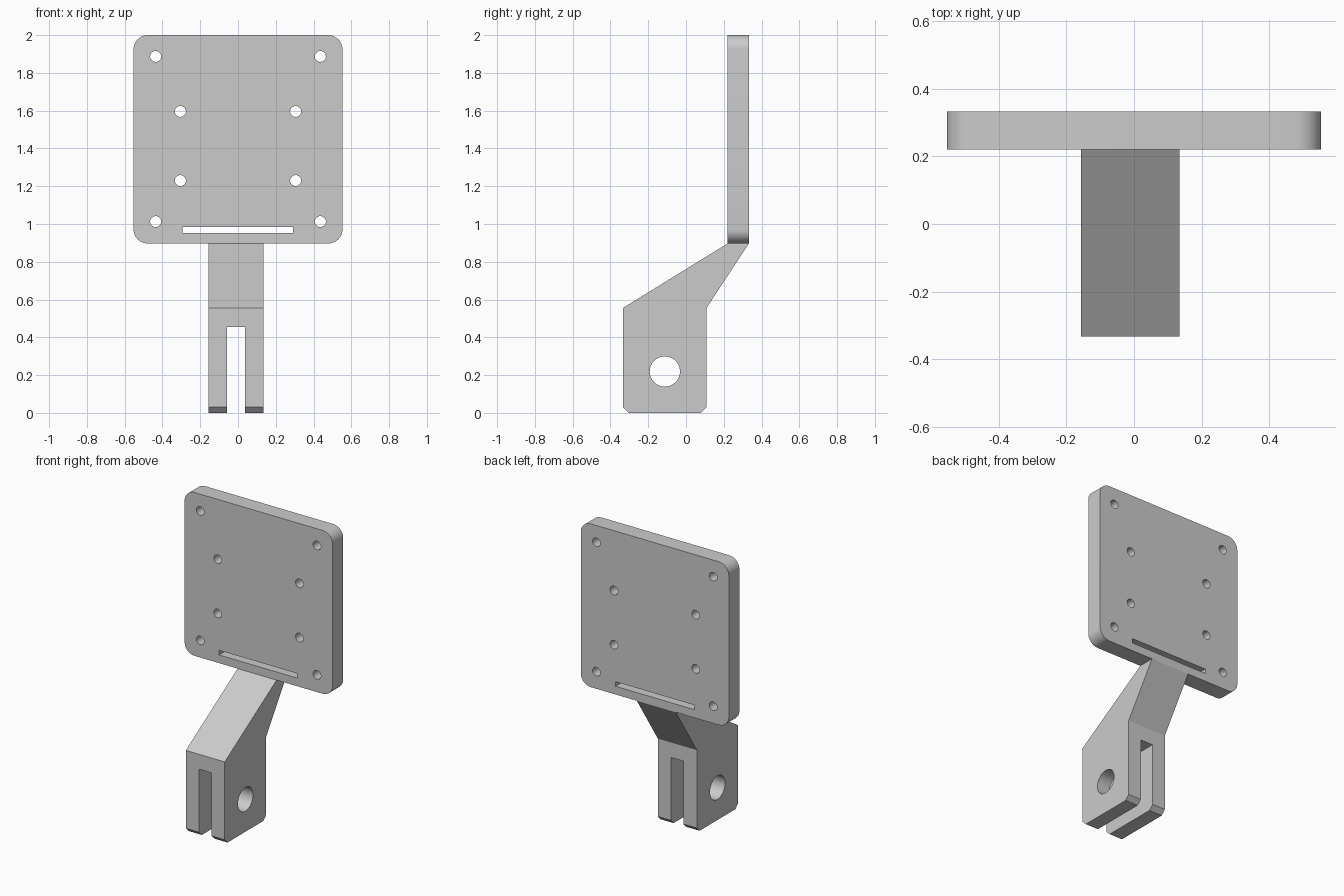
import bpy
import bmesh
from math import cos, sin, pi
from mathutils import Vector

cube = bpy.data.objects.get("Cube")
if cube:
    bpy.data.objects.remove(cube, do_unlink=True)

grey = bpy.data.materials.new("plain grey")
grey.use_nodes = True
colour = (0.6, 0.6, 0.6, 1)
grey.diffuse_color = colour
grey.node_tree.nodes["Principled BSDF"].inputs["Base Color"].default_value = colour


def prism(name, profile, axis, start, end):
    """Extrude a 2D profile: (x, z) along y, or (y, z) along x."""
    bm = bmesh.new()
    place = (lambda a, b: (start, a, b)) if axis == "x" else (lambda a, b: (a, start, b))
    face = bm.faces.new([bm.verts.new(place(a, b)) for a, b in profile])
    shift = Vector((end - start, 0, 0)) if axis == "x" else Vector((0, end - start, 0))
    new = bmesh.ops.extrude_face_region(bm, geom=[face])["geom"]
    bmesh.ops.translate(bm, vec=shift, verts=[v for v in new if isinstance(v, bmesh.types.BMVert)])
    bmesh.ops.recalc_face_normals(bm, faces=bm.faces)
    mesh = bpy.data.meshes.new(name)
    bm.to_mesh(mesh)
    bm.free()
    mesh.materials.append(grey)
    obj = bpy.data.objects.new(name, mesh)
    bpy.context.collection.objects.link(obj)
    return obj


def arc(a, b, radius, first=0, last=2 * pi, steps=32, closed=True):
    count = steps if closed else steps + 1
    angles = [first + (last - first) * i / steps for i in range(count)]
    return [(a + radius * cos(t), b + radius * sin(t)) for t in angles]


def rectangle(left, right, low, high):
    return [(left, low), (right, low), (right, high), (left, high)]


def rounded(half, low, high, r):
    corners = [(half - r, high - r), (r - half, high - r), (r - half, low + r), (half - r, low + r)]
    points = []
    for i, (a, b) in enumerate(corners):
        points += arc(a, b, r, i * pi / 2, (i + 1) * pi / 2, 10, False)
    return points


def finish(obj, cutters):
    """Cut the openings, drop the cutters and smooth the round surfaces."""
    bpy.ops.object.select_all(action="DESELECT")
    bpy.context.view_layer.objects.active = obj
    obj.select_set(True)
    for cutter in cutters:
        cutter.hide_render = True
        mod = obj.modifiers.new("opening", "BOOLEAN")
        mod.operation = "DIFFERENCE"
        mod.solver = "EXACT"
        mod.object = cutter
        bpy.ops.object.modifier_apply(modifier=mod.name)
        bpy.data.objects.remove(cutter, do_unlink=True)
    bpy.ops.object.shade_smooth_by_angle(angle=pi / 6)


# Mounting plate with two square-ish hole patterns and a strap slot
base, top = 0.897, 2.0
front, back = 0.22, 0.333
plate = prism("mounting_plate", rounded(0.553, base, top, 0.075), "y", front, back)
cutters = [prism("strap_slot", rectangle(-0.295, 0.292, 0.952, 0.983), "y", front - 0.1, back + 0.1)]
for x, heights in ((0.436, (1.013, 1.887)), (0.305, (1.23, 1.596))):
    for z in heights:
        for side in (-1, 1):
            cutters.append(prism("screw_hole", arc(side * x, z, 0.029), "y", front - 0.1, back + 0.1))
finish(plate, cutters)

# Slanted arm ending in a chamfered fork with a bolt hole
right, left = -0.157, 0.134
near, far, bend, c = -0.333, 0.109, 0.556, 0.03
arm_profile = [(near + c, 0), (far - c, 0), (far, c), (far, bend), (back, base),
               (front, base), (near, bend), (near, c)]
arm = prism("fork_arm", arm_profile, "x", right, left)
fork_gap = prism("fork_gap", rectangle(-0.058, 0.037, -0.1, 0.455), "y", near - 0.1, far + 0.1)
bolt_hole = prism("bolt_hole", arc(-0.112, 0.219, 0.08, steps=48), "x", right - 0.1, left + 0.1)
finish(arm, [fork_gap, bolt_hole])
